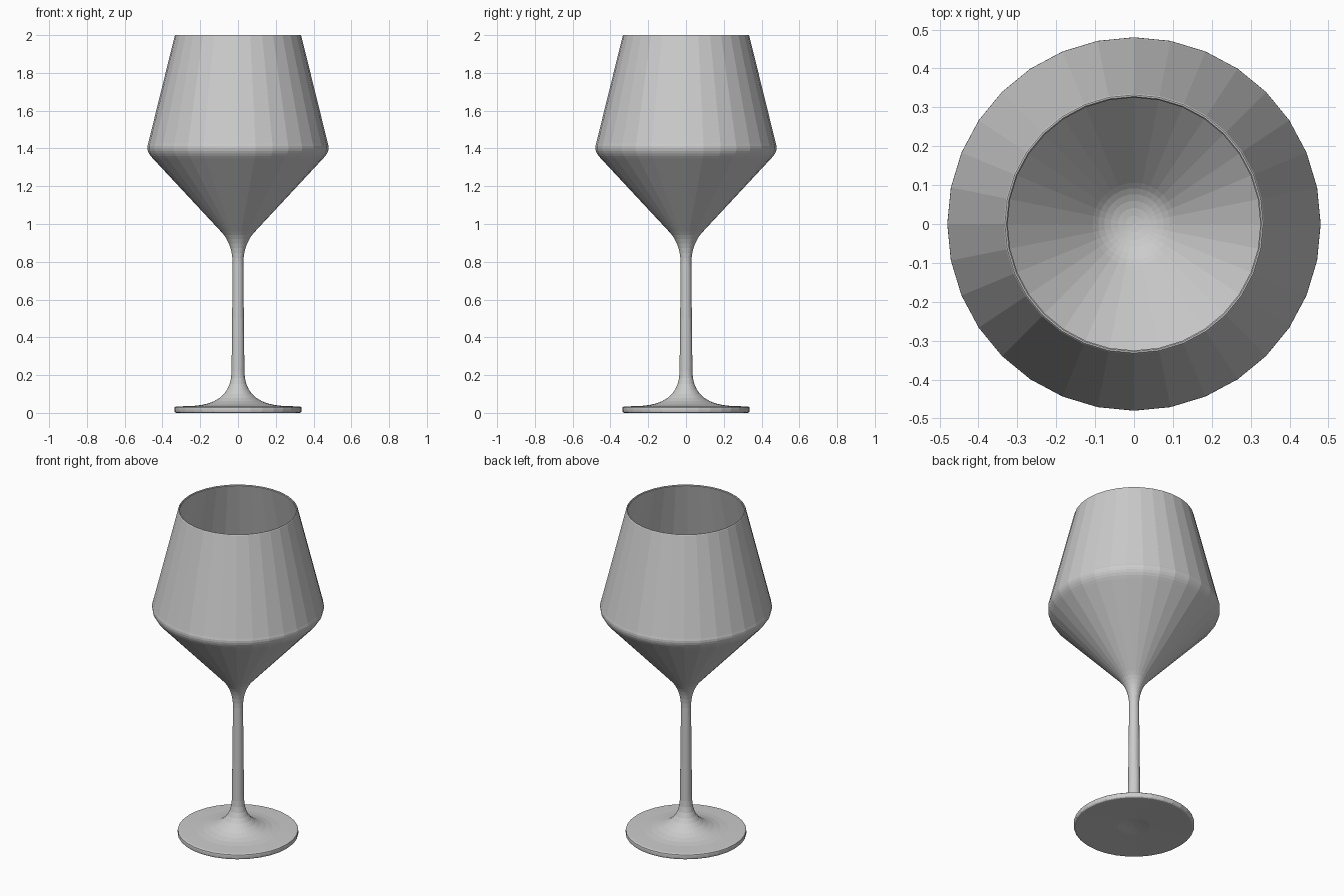
import bpy, bmesh, math

if "Cube" in bpy.data.objects:
    bpy.data.objects.remove(bpy.data.objects["Cube"])

SEGMENTS = 32


def bend(a, corner, b, steps=6):
    """Rounded transition from a to b, pulled toward corner."""
    pts = []
    for i in range(steps + 1):
        t = i / steps
        pts.append(tuple((1 - t) ** 2 * p + 2 * t * (1 - t) * c + t * t * q
                         for p, c, q in zip(a, corner, b)))
    return pts


# foot: slightly hollow underside and a rounded rim
foot = [(0, 0.016), (0.04, 0.013), (0.09, 0.006), (0.2, 0.003)]
foot += bend((0.325, 0), (0.337, 0), (0.337, 0.012), 3)
foot += bend((0.337, 0.024), (0.337, 0.034), (0.325, 0.034), 3)

# stem: flares into the foot and into the bowl
stem = bend((0.235, 0.037), (0.036, 0.05), (0.034, 0.22), 9)
stem += bend((0.028, 0.79), (0.029, 0.896), (0.09, 0.96), 7)

# bowl: cone, rounded belly, tapering wall, thin rim, then the inside
outer = bend((0.45, 1.346), (0.492, 1.39), (0.476, 1.425), 6)
rim = [(0.335, 1.996), (0.332, 2.0), (0.328, 2.0), (0.325, 1.996)]
inner = bend((0.466, 1.425), (0.482, 1.39), (0.438, 1.346), 6)
inner += bend((0.106, 0.99), (0.066, 0.948), (0, 0.946), 6)

profile = foot + stem + outer + rim + inner

# revolve the whole profile around the vertical axis
bm = bmesh.new()
verts = [bm.verts.new((r, 0, z)) for r, z in profile]
edges = [bm.edges.new(pair) for pair in zip(verts, verts[1:])]
bmesh.ops.spin(bm, geom=verts + edges, cent=(0, 0, 0), axis=(0, 0, 1),
               angle=2 * math.pi, steps=SEGMENTS)
bmesh.ops.remove_doubles(bm, verts=bm.verts[:], dist=0.0003)
bmesh.ops.recalc_face_normals(bm, faces=bm.faces[:])

mesh = bpy.data.meshes.new("wine_glass")
bm.to_mesh(mesh)
bm.free()
glass = bpy.data.objects.new("wine_glass", mesh)
bpy.context.collection.objects.link(glass)
